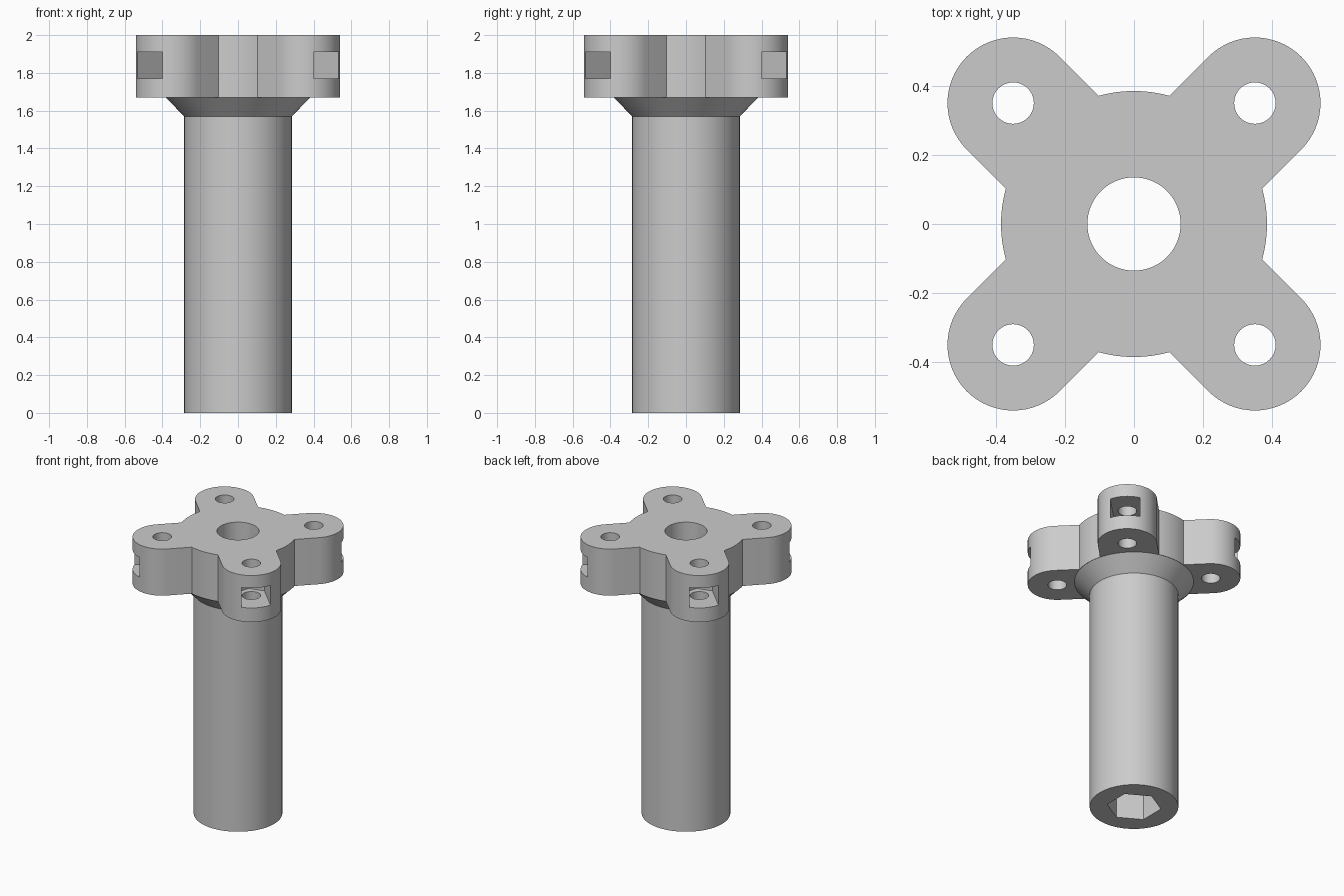
import bpy, bmesh
from math import sin, cos, radians, sqrt, asin, degrees

if "Cube" in bpy.data.objects:
    bpy.data.objects.remove(bpy.data.objects["Cube"], do_unlink=True)

SHAFT_R, DISC_R, LOBE_R, LOBE_POS = 0.285, 0.385, 0.19, 0.35
HEAD_Z, CONE_Z, TOP_Z = 1.67, 1.57, 2.0

grey = bpy.data.materials.new("plain grey")
grey.use_nodes = True
colour = (0.6, 0.6, 0.6, 1)
grey.diffuse_color = colour
grey.node_tree.nodes["Principled BSDF"].inputs["Base Color"].default_value = colour


def arc(cx, cy, r, start, end, steps):
    """Points along an arc, angles in degrees."""
    angles = [radians(start + (end - start) * i / steps) for i in range(steps + 1)]
    return [(cx + r * cos(a), cy + r * sin(a)) for a in angles]


def circle(cx, cy, r, sides, turn=0):
    return arc(cx, cy, r, turn, turn + 360, sides)[:-1]


def loft(name, layers):
    """Closed solid through stacked outlines, given as (points, z)."""
    bm = bmesh.new()
    rings = [[bm.verts.new((x, y, z)) for x, y in pts] for pts, z in layers]
    n = len(rings[0])
    bm.faces.new(rings[0][::-1])
    bm.faces.new(rings[-1])
    for low, high in zip(rings, rings[1:]):
        for i in range(n):
            j = (i + 1) % n
            bm.faces.new((low[i], low[j], high[j], high[i]))
    bmesh.ops.recalc_face_normals(bm, faces=bm.faces)
    mesh = bpy.data.meshes.new(name)
    bm.to_mesh(mesh)
    bm.free()
    mesh.materials.append(grey)
    obj = bpy.data.objects.new(name, mesh)
    bpy.context.collection.objects.link(obj)
    return obj


def prism(name, pts, z0, z1):
    return loft(name, [(pts, z0), (pts, z1)])


def combine(target, other, operation):
    """Apply a boolean and discard the helper."""
    mod = target.modifiers.new("combine", "BOOLEAN")
    mod.operation, mod.solver, mod.object = operation, "EXACT", other
    bpy.context.view_layer.objects.active = target
    bpy.ops.object.modifier_apply(modifier=mod.name)
    bpy.data.objects.remove(other, do_unlink=True)


# Head outline: central disc with four rounded arms
half = 45 - degrees(asin(LOBE_R / DISC_R))
outline = []
for k in range(4):
    a = 90 * k
    reach = LOBE_POS * sqrt(2)
    cx, cy = reach * cos(radians(a + 45)), reach * sin(radians(a + 45))
    outline += arc(0, 0, DISC_R, a - half, a + half, 12)
    outline += arc(cx, cy, LOBE_R, a - 45, a + 135, 32)
hub = prism("flanged_hub", outline, HEAD_Z, TOP_Z)

# Shaft with flared collar, its stub sunk into the head
SIDES = 96
shaft = loft("shaft", [(circle(0, 0, r, SIDES), z) for r, z in (
    (SHAFT_R, 0), (SHAFT_R, CONE_Z), (DISC_R - 0.002, HEAD_Z),
    (SHAFT_R, HEAD_Z + 0.01), (SHAFT_R, HEAD_Z + 0.1))])
combine(hub, shaft, "UNION")

# Hexagonal socket from below and round bore from above
combine(hub, prism("hex_socket", circle(0, 0, 0.175, 6, 30), -0.1, CONE_Z), "DIFFERENCE")
combine(hub, prism("centre_bore", circle(0, 0, 0.135, 64), CONE_Z - 0.1, 2.1), "DIFFERENCE")

# Bolt holes and nut slots in each arm
slot = [(-0.11, 0), (-0.055, -0.095), (0.3, -0.095), (0.3, 0.095), (-0.055, 0.095)]
for k in range(4):
    a = radians(45 + 90 * k)
    d = LOBE_POS * sqrt(2)
    pts = [((d + u) * cos(a) - v * sin(a), (d + u) * sin(a) + v * cos(a)) for u, v in slot]
    combine(hub, prism("nut_slot", pts, 1.77, 1.91), "DIFFERENCE")
    hole = circle(d * cos(a), d * sin(a), 0.06, 40)
    combine(hub, prism("bolt_hole", hole, 1.5, 2.1), "DIFFERENCE")

# Smooth curved walls, crisp edges
bpy.ops.object.select_all(action="DESELECT")
hub.select_set(True)
bpy.context.view_layer.objects.active = hub
bpy.ops.object.shade_smooth_by_angle(angle=radians(25))
